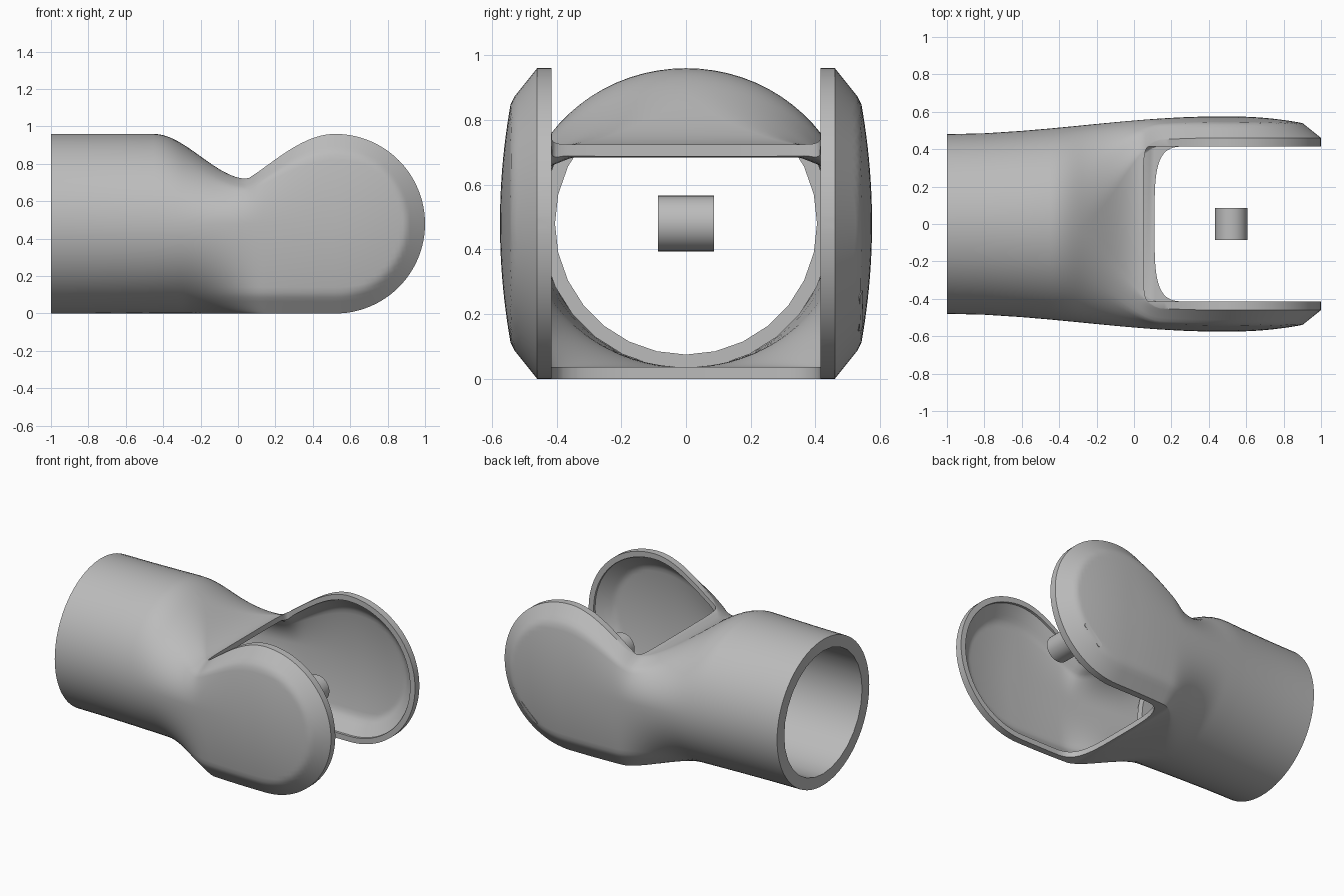
import bpy, bmesh, math
from mathutils import Matrix

cube = bpy.data.objects.get("Cube")
if cube:
    bpy.data.objects.remove(cube, do_unlink=True)

R = 0.48        # tube and cheek radius, also the axis height
CX = 0.52       # cheek centre along x
WALL = 0.036    # shell thickness
GAP = 0.415     # half width of the fork opening

grey = bpy.data.materials.new("plain grey")
grey.use_nodes = True
grey.diffuse_color = (0.5, 0.5, 0.5, 1)
grey.node_tree.nodes["Principled BSDF"].inputs["Base Color"].default_value = (0.5, 0.5, 0.5, 1)


def smooth(a, b, x):
    t = min(max((x - a) / (b - a), 0), 1)
    return t * t * (3 - 2 * t)


def make(name, bm):
    bmesh.ops.remove_doubles(bm, verts=bm.verts, dist=1e-5)
    bmesh.ops.recalc_face_normals(bm, faces=bm.faces)
    mesh = bpy.data.meshes.new(name)
    bm.to_mesh(mesh)
    bm.free()
    mesh.materials.append(grey)
    obj = bpy.data.objects.new(name, mesh)
    bpy.context.collection.objects.link(obj)
    return obj


def loft(name, loops):
    bm = bmesh.new()
    rings = [[bm.verts.new(p) for p in loop] for loop in loops]
    n = len(rings[0])
    for a, b in zip(rings, rings[1:]):
        for i in range(n):
            j = (i + 1) % n
            bm.faces.new((a[i], a[j], b[j], b[i]))
    bm.faces.new(rings[0])
    bm.faces.new(rings[-1])
    return make(name, bm)


def activate(obj):
    bpy.ops.object.select_all(action='DESELECT')
    obj.select_set(True)
    bpy.context.view_layer.objects.active = obj


def finish(obj, angle=32):
    activate(obj)
    bpy.ops.object.shade_smooth_by_angle(angle=math.radians(angle))


def cut(obj, cutter):
    mod = obj.modifiers.new("cut", 'BOOLEAN')
    mod.operation = 'DIFFERENCE'
    mod.solver = 'EXACT'
    mod.object = cutter
    activate(obj)
    bpy.ops.object.modifier_apply(modifier=mod.name)
    bpy.data.objects.remove(cutter, do_unlink=True)


def cheek_depth(r):
    # domed face, then a bevel towards the rim
    if r < 0.38:
        return 0.575 - 0.035 * (r / 0.38) ** 2
    return 0.54 - 0.08 * (r - 0.38) / 0.1


def top_height(x):
    # top outline: tube, saddle, then the round cheek
    if x < 0.05:
        return R - 0.24 * smooth(-0.45, 0.05, x)
    t = min((x - 0.05) / (CX - 0.05), 1) ** 1.1
    return 0.24 + 0.24 * math.sin(t * math.pi / 2)


def section(x, inset, steps=36):
    rad = R - inset
    width = 0.48 + 0.095 * smooth(-1, 0.45, x) - inset
    square = smooth(-0.3, 0.15, x)
    dx = max(x - CX, 0)
    half = []
    for i in range(steps + 1):
        a = math.pi * (i / steps - 0.5)
        s = math.sin(a)
        if dx > 0:
            up = down = math.sqrt(max(rad * rad - dx * dx, 0))
        else:
            up, down = top_height(x) - inset, rad
        r = math.hypot(dx, s * (down if dx > 0 else rad)) * R / rad
        y = width * ((1 - square) * math.cos(a) + square * cheek_depth(r) / 0.575)
        half.append((x, y, R + s * (up if s > 0 else down)))
    return half + [(px, -py, pz) for px, py, pz in reversed(half)]


def body_loft(name, start, inset):
    xs = [start, -0.8, -0.6] + [-0.45 + 0.97 * i / 38 for i in range(39)]
    xs += [CX + (R - inset) * math.sin(math.pi / 2 * i / 24) for i in range(1, 24)]
    xs.append(CX + (R - inset) * 0.9995)
    return loft(name, [section(x, inset) for x in xs])


def gap_loop(z, x0, depth, power):
    pts = []
    for i in range(41):
        u = math.sin(math.pi * (i / 40 - 0.5))
        x = x0 + depth * (1 - max(1 - abs(u) ** power, 0) ** (1 / power))
        pts.append((x, GAP * u, z))
    return pts + [(1.2, GAP, z), (1.2, -GAP, z)]


# Forked shell: outer body, hollowed, then opened between the cheeks
shell = body_loft("forked_shell", -1, 0)
cut(shell, body_loft("hollow_cutter", -1.05, WALL))
cut(shell, loft("gap_cutter", [gap_loop(-0.2, 0.11, 0.2, 4), gap_loop(0.1, 0.11, 0.2, 4),
                               gap_loop(0.6, 0.05, 0.06, 6), gap_loop(1.2, 0.05, 0.06, 6)]))
finish(shell)

# Liner inside the tube
profile = [(-1, 0.405), (-1, 0.449), (-0.4, 0.449), (-0.4, 0.405)]
bm = bmesh.new()
sides = 28
rings = []
for i in range(sides):
    a = 2 * math.pi * i / sides
    rings.append([bm.verts.new((x, r * math.cos(a), R + r * math.sin(a))) for x, r in profile])
for i in range(sides):
    a, b = rings[i], rings[(i + 1) % sides]
    for k in range(4):
        m = (k + 1) % 4
        bm.faces.new((a[k], a[m], b[m], b[k]))
finish(make("tube_liner", bm))

# Pivot pin between the cheeks
bm = bmesh.new()
bmesh.ops.create_cone(bm, cap_ends=True, segments=40, radius1=0.086, radius2=0.086, depth=0.172,
                      matrix=Matrix.Translation((CX, 0, R)) @ Matrix.Rotation(math.pi / 2, 4, 'X'))
finish(make("pivot_pin", bm))

# Thin slot mark on the left cheek
loops = []
for lift in (-0.004, 0.003):
    loop = []
    for i in range(24):
        a = 2 * math.pi * i / 24
        u = 0.014 * math.cos(a) + (0.07 if math.cos(a) > 0 else -0.07)
        v = 0.014 * math.sin(a)
        px, pz = 0.77 + 0.72 * u + 0.69 * v, 0.21 + 0.69 * u - 0.72 * v
        loop.append((px, cheek_depth(math.hypot(px - CX, pz - R)) + lift, pz))
    loops.append(loop)
finish(loft("slot_mark", loops))
